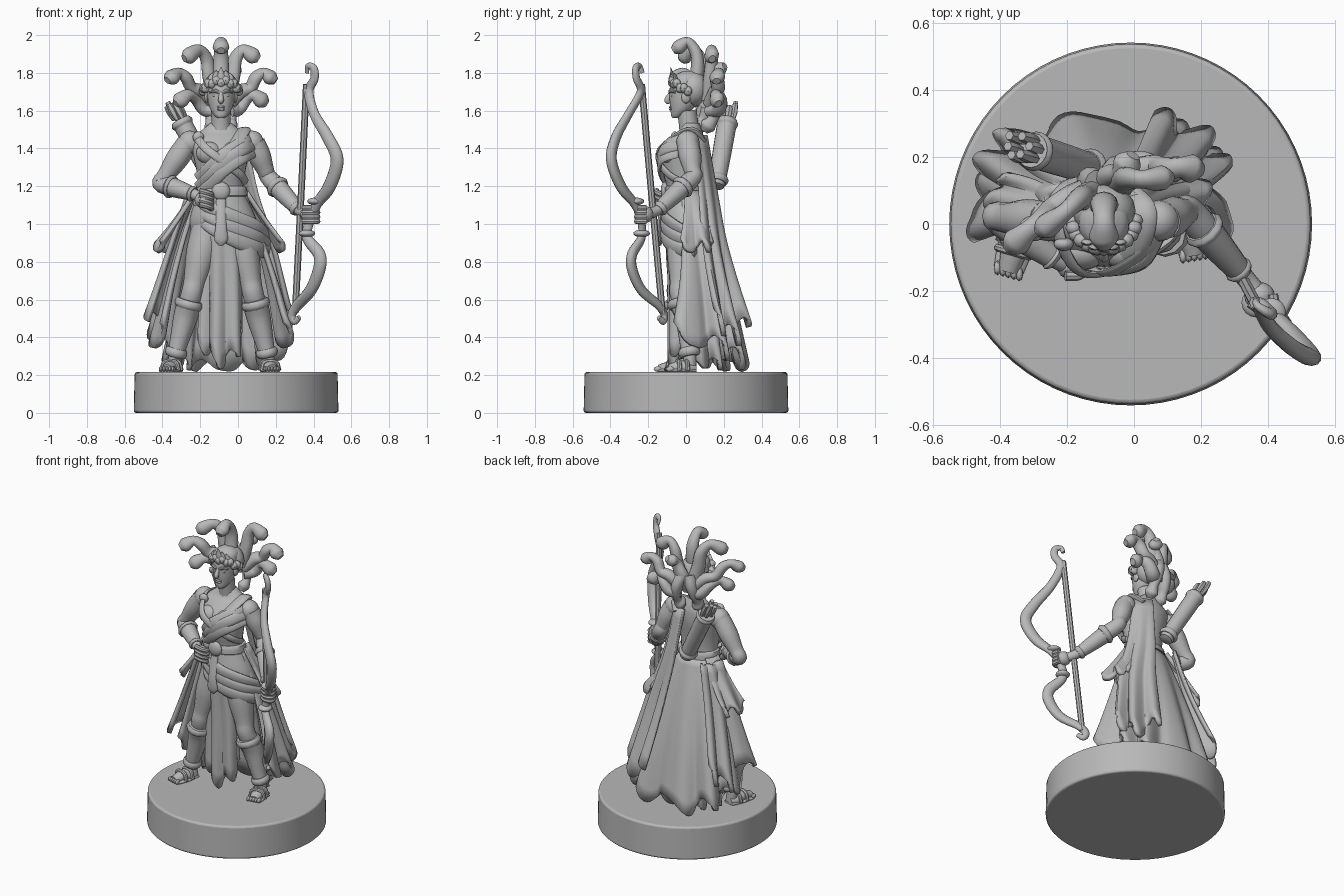
import bpy, bmesh, math
from mathutils import Vector, Matrix

if "Cube" in bpy.data.objects:
    bpy.data.objects.remove(bpy.data.objects["Cube"])

stone = bpy.data.materials.new("plain grey")
stone.use_nodes = True
stone.diffuse_color = (0.48, 0.48, 0.48, 1)
stone.node_tree.nodes["Principled BSDF"].inputs["Base Color"].default_value = (0.48, 0.48, 0.48, 1)
made = []
CX = -0.09  # middle of the figure


def finish(name, bm):
    bmesh.ops.recalc_face_normals(bm, faces=bm.faces)
    me = bpy.data.meshes.new(name)
    bm.to_mesh(me)
    bm.free()
    me.materials.append(stone)
    ob = bpy.data.objects.new(name, me)
    bpy.context.collection.objects.link(ob)
    made.append(ob)
    return ob


def loft(name, rings, closed=True):
    bm = bmesh.new()
    rows = [[bm.verts.new(p) for p in ring] for ring in rings]
    n = len(rows[0])
    for a, b in zip(rows, rows[1:]):
        for i in range(n if closed else n - 1):
            j = (i + 1) % n
            bm.faces.new((a[i], a[j], b[j], b[i]))
    if closed:
        bm.faces.new(rows[0])
        bm.faces.new(rows[-1])
    return finish(name, bm)


def spline(keys, sub=5):
    """Catmull-Rom through tuples of any length."""
    k = [Vector(p) for p in keys]
    k = [k[0] * 2 - k[1]] + k + [k[-1] * 2 - k[-2]]
    out = []
    for a, b, c, d in zip(k, k[1:], k[2:], k[3:]):
        for s in range(sub):
            t = s / sub
            out.append(0.5 * (2 * b + (c - a) * t + (2 * a - 5 * b + 4 * c - d) * t * t
                              + (3 * b - a - 3 * c + d) * t ** 3))
    return out + [k[-2]]


def tube(name, keys, flat=1.0, ref=(0, -1, 0), sides=12, sub=5):
    """Tube through (x, y, z, radius); flat squeezes it along ref."""
    pts = spline(keys, sub)
    up, rings = Vector(ref), []
    for i, p in enumerate(pts):
        t = (pts[min(i + 1, len(pts) - 1)].xyz - pts[max(i - 1, 0)].xyz).normalized()
        up = (up - t * up.dot(t)).normalized()
        side, r = t.cross(up), max(p[3], 0.003)
        rings.append([p.xyz + r * (side * math.cos(a) + up * flat * math.sin(a))
                      for a in (2 * math.pi * s / sides for s in range(sides))])
    return loft(name, rings)


def stack(name, levels, sides=28, sub=4):
    """Upright form from (z, x, y, half width, half depth)."""
    return loft(name, [[(x + rx * math.cos(a), y + ry * math.sin(a), z)
                        for a in (2 * math.pi * s / sides for s in range(sides))]
                       for z, x, y, rx, ry in spline(levels, sub)])


def ball(name, loc, size, seg=16):
    bm = bmesh.new()
    m = Matrix.Translation(loc) @ Matrix.Diagonal((*size, 1))
    bmesh.ops.create_uvsphere(bm, u_segments=seg, v_segments=seg // 2 + 2, radius=1, matrix=m)
    return finish(name, bm)


def power(c, e):
    return math.copysign(abs(c) ** e, c)


def cloth(name, a0, a1, levels, hem, folds, amp, zig=0.05, thick=0.025, cols=90, square=0.35):
    """Pleated sheet round the body, squarer below: levels are (drop 0-1, x, y, rx, ry, z)."""
    rows = []
    for v, x, y, rx, ry, z in spline(levels, 5):
        row, e = [], 1 - square * v
        for c in range(cols + 1):
            u = c / cols
            a = math.radians(a0 + (a1 - a0) * u)
            phase = folds * math.pi * u * 2 + 0.6 * math.sin(5 * u)
            k = 1 + amp * v * math.sin(phase)
            lift = v * v * (hem * abs(2 * u - 1) ** 1.5 + zig * math.sin(phase + 1.8))
            row.append((x + rx * k * power(math.cos(a), e), y + ry * k * power(math.sin(a), e), z + lift))
        rows.append(row)
    ob = loft(name, rows, closed=False)
    mod = ob.modifiers.new("thickness", "SOLIDIFY")
    mod.thickness, mod.offset = thick, 0
    return ob


# Round base
bm = bmesh.new()
bmesh.ops.create_cone(bm, cap_ends=True, segments=72, radius1=0.542, radius2=0.537, depth=0.216,
                      matrix=Matrix.Translation((-0.01, 0, 0.108)))
base = finish("base", bm)
bev = base.modifiers.new("edge", "BEVEL")
bev.width, bev.segments = 0.012, 3

# Torso, neck and chest
BODY = [(0.9, -.08, .0, .15, .1), (1.03, -.08, .0, .165, .11), (1.17, CX, -.01, .122, .088),
        (1.27, CX, -.02, .128, .1), (1.38, CX, -.015, .15, .11), (1.45, CX, .01, .155, .085),
        (1.49, CX, .025, .11, .062), (1.535, CX, .025, .055, .045)]
stack("torso", BODY)
tube("neck", [(CX, .03, 1.45, .065), (CX, .015, 1.52, .052), (CX, .005, 1.6, .052)])
for s in (-1, 1):
    ball("breast", (CX + s * .062, -.082, 1.375), (.07, .055, .06))
    ball("shoulder", (CX + s * .165, .01, 1.43), (.062, .062, .065))


def around(deg, z, gap, r):
    """Point just outside the torso."""
    lv = min(spline(BODY, 8), key=lambda q: abs(q[0] - z))
    a = math.radians(deg)
    return (lv[1] + (lv[3] + gap) * math.cos(a), lv[2] + (lv[4] + gap) * math.sin(a), z, r)


# Crossing chest sash and quiver strap
for k in range(3):
    tube("chest_wrap", [around(d, z - k * .045, g, .032) for d, z, g in
                        ((-10, 1.47, .02), (-50, 1.44, .03), (-85, 1.37, .018), (-115, 1.3, .006),
                         (-160, 1.24, .004))], flat=.35)
tube("quiver_strap", [around(d, z, g, .022) for d, z, g in
                      ((150, 1.47, .02), (-150, 1.47, .02), (-115, 1.4, .035), (-85, 1.33, .018), (-40, 1.26, .01),
                       (0, 1.22, .01))], flat=.45)
tube("shoulder_drape", [(CX + .08, .09, 1.44, .035), (.02, .03, 1.49, .05), (.0, -.06, 1.45, .045),
                        (-.05, -.11, 1.4, .025)], flat=.45, ref=(0, 0, 1))
ball("shoulder_clasp", (CX - .12, -.06, 1.46), (.03, .02, .03))

# Belt with buckle and hanging tab
stack("belt", [(1.145, CX, -.01, .125, .095), (1.15, CX, -.01, .14, .105), (1.195, CX, -.01, .135, .1),
               (1.2, CX, -.01, .12, .09)], sub=2)
ball("buckle", (CX, -.112, 1.175), (.048, .022, .048))
tube("belt_tab", [(CX, -.118, 1.13, .026), (CX, -.142, 1.0, .028), (CX, -.138, .92, .036), (CX, -.135, .885, .01)],
     flat=.4)

# Hip drapery with soft diagonal folds
stack("hip_wrap", [(.95, -.07, .01, .178, .105), (1.03, -.08, .0, .176, .12), (1.15, CX, -.01, .13, .098)])
for k in range(3):
    tube("hip_fold", [(-.23 + .01 * k, -.03, 1.12 - .045 * k, .02), (-.15, -.105, 1.09 - .05 * k, .035),
                      (CX + .05, -.115, 1.04 - .055 * k, .04), (.085, -.055, .985 - .055 * k, .042),
                      (.155, .05, .93 - .04 * k, .035)], flat=.45)

# Long pleated skirt, open at the front, and its middle fall
cloth("skirt", -12, 192, [(0, CX, .0, .125, .09, 1.15), (.3, -.09, .02, .2, .135, .93),
                          (.65, -.09, .035, .275, .195, .62), (1, -.09, .035, .34, .262, .26)],
      hem=.17, folds=6, amp=.11)
cloth("skirt_lining", -5, 185, [(0, CX, .0, .12, .08, 1.1), (.5, -.09, .03, .17, .12, .75),
                                (1, -.09, .04, .23, .17, .25)], hem=.02, folds=5, amp=.1, zig=.03)
cloth("front_fall", 218, 318, [(0, CX, .02, .13, .12, 1.08), (.5, -.08, .05, .14, .13, .7),
                               (1, -.08, .06, .15, .13, .27)], hem=.12, folds=3, amp=.14, zig=.04, cols=50, square=0)

# Outer cape panels falling from shoulder and hip, with short side tiers over them
PANEL = [(0, CX, .02, .13, .085, 1.47), (.3, -.08, .03, .18, .13, 1.15), (.6, -.08, .03, .265, .18, .85)]
cloth("left_cape", 15, 75, PANEL + [(1, -.09, .035, .36, .285, .4)], hem=.1, folds=2.5, amp=.1, cols=50)
cloth("right_cape", 130, 188, PANEL[1:] + [(1, -.09, .035, .365, .28, .43)], hem=.1, folds=2.5, amp=.1, cols=50)
for side, a0, a1 in (("left", -8, 40), ("right", 140, 190)):
    cloth(side + "_tier", a0, a1, [(0, CX, .01, .135, .1, 1.17), (.5, -.095, .02, .24, .145, 1.01),
                                   (1, -.1, .02, .325, .165, .88)], hem=.0, folds=2, amp=.06, zig=.03, cols=40)


# Legs with flared greaves and sandalled feet
def leg(side, hip, knee, ankle, toe):
    h, k, a, t = map(Vector, (hip, knee, ankle, toe))
    tube(side + "_leg", [(*h, .085), (*h.lerp(k, .4), .082), (*h.lerp(k, .8), .06), (*k, .056),
                         (*(k.lerp(a, .35) + Vector((0, .02, 0))), .056), (*a, .036), (a.x, a.y, .23, .036)])
    g = k.lerp(a, .15)
    tube(side + "_greave", [(*g, .066), (*(k.lerp(a, .4) + Vector((0, .015, 0))), .064), (*k.lerp(a, .9), .046),
                            (*a, .048)], sides=10)
    for f, r in ((.1, .076), (.9, .058)):
        p, q = k.lerp(a, f), k.lerp(a, f + .14)
        tube(side + "_greave_cuff", [(*p, r - .008), (*p.lerp(q, .3), r), (*p.lerp(q, .7), r), (*q, r - .01)], sub=2)
    heel = Vector((a.x, a.y + .03, .235))
    mid = heel.lerp(t, .55)
    tube(side + "_foot", [(*heel, .03), (*heel.lerp(t, .3), .045), (mid.x, mid.y, .245, .042), (*t, .03)],
         flat=.8, ref=(0, 0, 1))
    tube(side + "_sole", [(*heel.xy, .222, .04), (*mid.xy, .222, .052), (*t.xy, .222, .045)], flat=.3, ref=(0, 0, 1))
    out = (t - heel).normalized().cross(Vector((0, 0, 1)))
    for i in range(5):
        ball(side + "_toe", t + out * (i - 2) * .017, (.011, .022, .014), seg=8)
    for f in (.35, .65):
        c = heel.lerp(t, f)
        tube(side + "_sandal_strap", [(*(c + out * w + Vector((0, 0, z))), .012) for w, z in
                                      ((-.048, -.01), (-.03, .036), (.03, .036), (.048, -.01))], sides=8)


leg("right", (-.16, -.01, .98), (-.245, -.045, .63), (-.33, -.01, .31), (-.375, -.14, .232))
leg("left", (0, -.01, .98), (.08, -.03, .63), (.155, .02, .31), (.18, -.09, .232))


# Arms with bracers and hands
def arm(side, shoulder, elbow, wrist, hand, curl):
    s, e, w, h = map(Vector, (shoulder, elbow, wrist, hand))
    tube(side + "_arm", [(*s, .058), (*s.lerp(e, .4), .06), (*s.lerp(e, .8), .046), (*e, .045),
                         (*e.lerp(w, .35), .048), (*w, .03), (*h, .03)])
    tube(side + "_bracer", [(*e.lerp(w, .3), .053), (*e.lerp(w, .6), .047), (*w, .037)])
    for f, r in ((.26, .064), (.92, .044)):
        p, q = e.lerp(w, f), e.lerp(w, f + .12)
        tube(side + "_bracer_cuff", [(*p, r - .01), (*p.lerp(q, .5), r), (*q, r - .01)], sub=3)
    ball(side + "_palm", h, (.046, .042, .044))
    for i in range(4):
        up = Vector((0, 0, .036 - .024 * i))
        tube(side + "_finger", [(*(h + up + Vector(c)), .015) for c in curl], sides=8)


arm("right", (CX - .175, .01, 1.43), (-.41, .02, 1.215), (-.24, -.1, 1.16), (-.185, -.125, 1.13),
    ((-.02, -.03, .01), (.02, -.028, 0), (.045, -.005, -.01), (.035, .02, -.015)))
arm("left", (CX + .175, .01, 1.43), (.16, .04, 1.25), (.315, -.14, 1.08), (.375, -.215, 1.05),
    ((-.03, -.02, 0), (.01, -.045, 0), (.045, -.035, 0), (.04, .005, 0)))

# Head and face
stack("head", [(1.56, CX, -.055, .018, .016), (1.575, CX, -.045, .036, .034), (1.61, CX, -.022, .058, .06),
               (1.66, CX, -.01, .071, .077), (1.72, CX, -.002, .076, .084), (1.78, CX, .01, .07, .075),
               (1.81, CX, .015, .03, .03)])
tube("nose", [(CX, -.078, 1.7, .009), (CX, -.1, 1.655, .015), (CX, -.085, 1.643, .008)])
for z in (1.607, 1.619):
    ball("lip", (CX, -.079, z), (.024, .012, .007), seg=10)
for s in (-1, 1):
    tube("brow", [(CX + s * .012, -.085, 1.697, .009), (CX + s * .035, -.08, 1.706, .01),
                  (CX + s * .06, -.055, 1.698, .007)], sides=8)
    ball("eye", (CX + s * .031, -.069, 1.682), (.016, .012, .009), seg=10)
    ball("ear", (CX + s * .074, .0, 1.67), (.014, .025, .032), seg=10)

# Curled hairline, hair mass and pointed tiara
ball("hair", (CX, .04, 1.715), (.095, .08, .095))
for i in range(13):
    a = math.radians(180 + 15 * i)
    rise = -.045 * abs(math.cos(a)) ** 3
    ball("hair_curl", (CX + .093 * math.cos(a), .01 + .083 * math.sin(a), 1.748 + rise + .012 * (i % 2)),
         (.025, .023, .026), seg=8)
for i in range(5):
    a = math.radians(230 + 20 * i)
    x, y, tall = CX + .075 * math.cos(a), .01 + .085 * math.sin(a), .075 - .015 * abs(i - 2)
    tube("tiara_point", [(x, y, 1.755, .022), (x, y, 1.755 + tall * .5, .018), (x, y - .006, 1.755 + tall, .002)],
         flat=.5, sides=8)


# Snake hair: pairs described by sideways offset, height and backward offset
def snake(path):
    n = len(path)
    widths = [.046, .043] + [.038] * (n - 4) + [.031, .044]
    end, last = Vector(path[-1]), Vector(path[-2])
    tip = end + (end - last).normalized() * .035
    tube("snake", [(*p, w) for p, w in zip(path, widths)] + [(*tip, .022)], flat=.85, ref=(0, -.3, 1))


PAIRS = [((.03, 1.66, .02), (.06, 1.78, .02), (.075, 1.87, .02), (.115, 1.92, 0), (.17, 1.89, -.02)),
         ((.04, 1.64, .03), (.1, 1.7, .03), (.155, 1.72, .02), (.185, 1.775, 0), (.225, 1.8, -.01),
          (.262, 1.775, -.03)),
         ((.04, 1.6, .03), (.09, 1.61, .05), (.13, 1.66, .04), (.17, 1.685, .0), (.215, 1.655, -.01)),
         ((.02, 1.72, .04), (.04, 1.66, .06), (.05, 1.6, .05), (.055, 1.55, .03), (.05, 1.52, .01))]
for pair in PAIRS:
    for s in (-1, 1):
        snake([(CX + s * d, .085 + s * d * .42 + b, z) for d, z, b in pair])
snake([(CX, .04, 1.72), (CX, .06, 1.81), (CX, .055, 1.9), (CX, .01, 1.963), (CX, -.04, 1.935)])
snake([(CX, .1, 1.62), (CX + .02, .14, 1.72), (CX + .05, .15, 1.8), (CX + .07, .18, 1.82)])

# Quiver and arrows
top, low = Vector((-.305, .22, 1.55)), Vector((-.115, .16, 1.2))
ax = (top - low).normalized()
tube("quiver", [(*low, .035), (*(low + ax * .02), .045), (*low.lerp(top, .5), .05), (*top, .052)], sides=16)
for f in (.05, .9):
    p = low.lerp(top, f)
    tube("quiver_band", [(*p, .05), (*(p + ax * .02), .06), (*(p + ax * .04), .05)], sides=16, sub=3)
for i in range(6):
    off = Vector((math.cos(i * 1.05), math.sin(i * 1.05), 0)) * .032
    p = top + off
    tube("arrow", [(*p, .012), (*(p + ax * .05), .019), (*(p + ax * (.085 + .012 * (i % 3))), .014)], sides=6)

# Bow, grip rings and string
tube("bow", [(.365, -.23, 1.8, .012), (.37, -.245, 1.835, .016), (.4, -.265, 1.825, .022), (.405, -.262, 1.77, .024),
             (.375, -.24, 1.7, .026), (.405, -.305, 1.58, .028), (.475, -.37, 1.46, .033), (.525, -.395, 1.34, .036),
             (.485, -.345, 1.2, .035), (.42, -.275, 1.11, .028), (.385, -.24, 1.03, .026), (.365, -.235, .93, .028),
             (.43, -.285, .84, .034), (.43, -.285, .76, .035), (.385, -.235, .65, .032), (.315, -.145, .57, .028),
             (.285, -.115, .52, .024), (.3, -.12, .485, .02), (.325, -.145, .505, .014)], flat=.75, ref=(1, 1, 0))
for x, y, z in ((.41, -.265, 1.12), (.365, -.235, .95)):
    ball("grip_ring", (x, y, z), (.044, .044, .02))
tube("bow_string", [(.362, -.235, 1.74, .018), (.333, -.18, 1.13, .018), (.303, -.125, .53, .018)], sides=8)

# Smooth shading with sharp creases kept
bpy.ops.object.select_all(action="DESELECT")
for ob in made:
    ob.select_set(True)
bpy.context.view_layer.objects.active = made[0]
bpy.ops.object.shade_smooth_by_angle(angle=math.radians(40))
